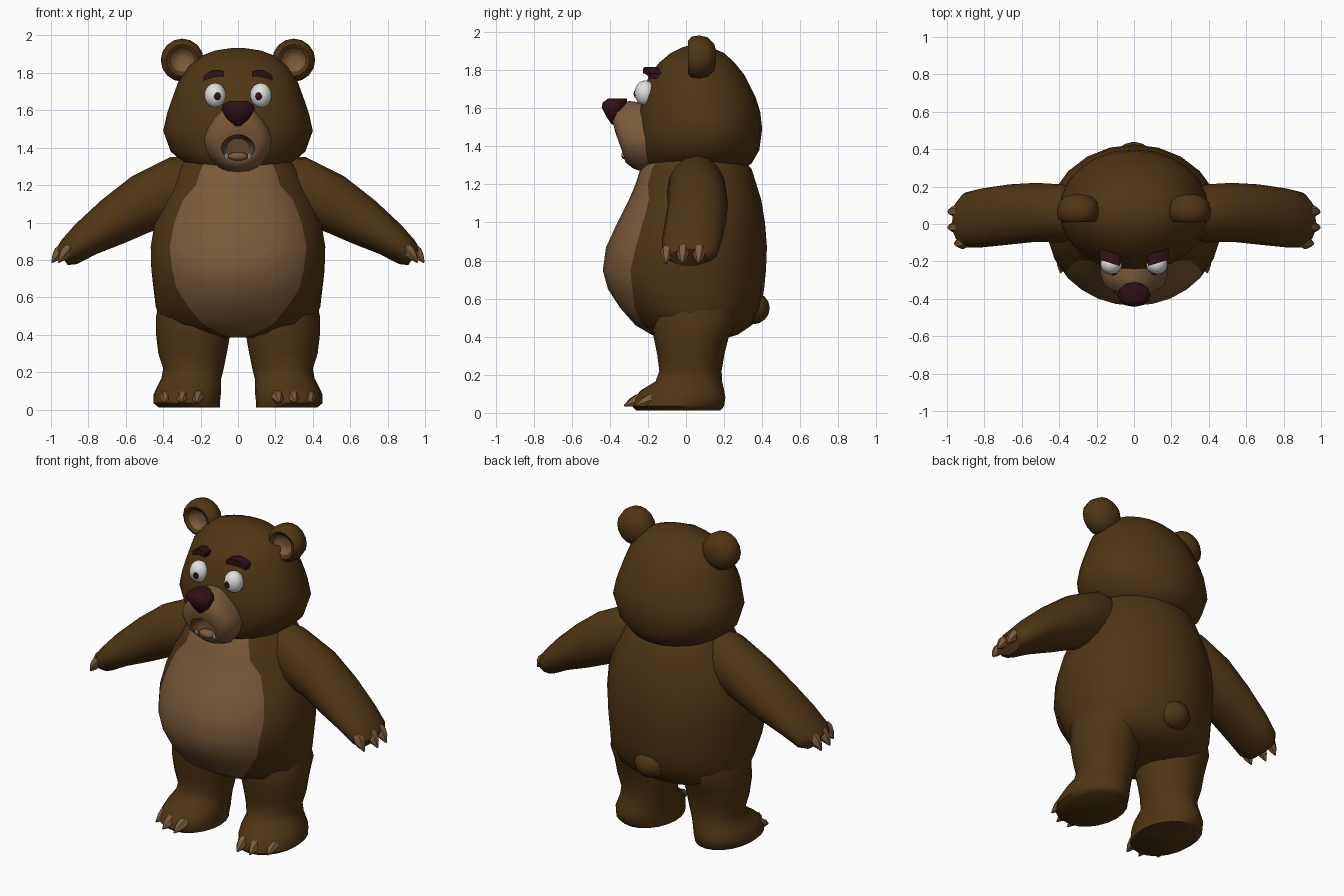
import bpy, bmesh, math
from mathutils import Vector, Matrix

if "Cube" in bpy.data.objects:
    bpy.data.objects.remove(bpy.data.objects["Cube"])


def material(name, rgb):
    m = bpy.data.materials.new(name)
    m.diffuse_color = (*rgb, 1)
    m.use_nodes = True
    m.node_tree.nodes["Principled BSDF"].inputs["Base Color"].default_value = m.diffuse_color
    return m


BROWN = material("brown_fur", (0.08, 0.037, 0.007))
TAN = material("tan_fur", (0.2, 0.105, 0.042))
MOUTH = material("mouth_brown", (0.10, 0.055, 0.022))
DARK = material("dark_maroon", (0.03, 0.006, 0.009))
WHITE = material("eye_white", (0.75, 0.75, 0.75))


def finish(name, bm, mats, angle=50):
    bmesh.ops.recalc_face_normals(bm, faces=bm.faces)
    me = bpy.data.meshes.new(name)
    bm.to_mesh(me)
    bm.free()
    for m in mats:
        me.materials.append(m)
    me.shade_smooth()
    me.set_sharp_from_angle(angle=math.radians(angle))
    ob = bpy.data.objects.new(name, me)
    bpy.context.collection.objects.link(ob)
    return ob


def loft(name, rings, mats, rule=lambda i, j: 0, side=1, angle=50):
    """Skin closed rings of points, cap both ends; rule gives the material."""
    bm = bmesh.new()
    vs = [[bm.verts.new((p[0] * side, p[1], p[2])) for p in r] for r in rings]
    n = len(vs[0])
    for i in range(len(vs) - 1):
        for j in range(n):
            k = (j + 1) % n
            f = bm.faces.new((vs[i][j], vs[i][k], vs[i + 1][k], vs[i + 1][j]))
            f.material_index = rule(i, j)
    for i, r in ((-1, vs[0]), (len(vs) - 1, vs[-1])):
        bm.faces.new(r).material_index = rule(i, 0)
    return finish(name, bm, mats, angle)


def angles(n):
    return [2 * math.pi * j / n for j in range(n)]


def flat_ring(z, yf, yb, rx, cx=0, n=20):
    """Horizontal ellipse between a front and a back y."""
    cy, ry = (yf + yb) / 2, (yb - yf) / 2
    return [(cx + rx * math.sin(a), cy - ry * math.cos(a), z) for a in angles(n)]


def upright_ring(cx, y, cz, rx, rz, tilt=0, taper=0, n=20):
    """Ellipse facing the front; tilt pushes the top forward, taper narrows it."""
    return [(cx + rx * math.cos(a) * (1 - taper * max(0, math.sin(a))),
             y - tilt * math.sin(a), cz + rz * math.sin(a)) for a in angles(n)]


def ellipsoid(name, loc, radii, mat, u=16, v=10):
    bm = bmesh.new()
    bmesh.ops.create_uvsphere(bm, u_segments=u, v_segments=v, radius=1)
    bmesh.ops.transform(bm, verts=bm.verts,
                        matrix=Matrix.Translation(loc) @ Matrix.Diagonal((*radii, 1)))
    return finish(name, bm, [mat])


def claw(name, base, tip, r, mat, side, seg=6):
    """Pointed claw with a rounded shoulder."""
    b, t = Vector(base), Vector(tip)
    d = t - b
    q = d.to_track_quat('Z', 'Y')
    rings = [[b + d * f + q @ Vector((r * s * math.cos(a), r * s * math.sin(a), 0))
              for a in angles(seg)] for f, s in ((-.2, .8), (.15, 1), (.55, .75), (1, .12))]
    loft(name, rings, [mat], side=side, angle=40)


# Torso: eight front columns follow the edge of the belly patch
def torso_ring(z, yf, yb, rx, w):
    a = math.asin(w / rx)
    angs = [-a + 2 * a * j / 8 for j in range(8)]
    angs += [a + (2 * math.pi - 2 * a) * j / 16 for j in range(16)]
    cy, ry = (yf + yb) / 2, (yb - yf) / 2
    return [(rx * math.sin(t), cy - ry * math.cos(t), z) for t in angs]


torso = [(.385, -.10, .18, .20, .02), (.41, -.18, .27, .33, .10),
         (.46, -.265, .345, .41, .19), (.55, -.345, .395, .44, .265),
         (.65, -.41, .41, .455, .33), (.75, -.437, .42, .468, .352),
         (.87, -.42, .425, .47, .365), (1.0, -.36, .415, .45, .34),
         (1.12, -.30, .395, .41, .295), (1.2, -.265, .37, .37, .225),
         (1.28, -.24, .345, .33, .20), (1.38, -.15, .25, .25, .15)]
loft("torso", [torso_ring(*t) for t in torso], [BROWN, TAN],
     lambda i, j: 1 if j < 8 and 0 <= i < 11 else 0)
ellipsoid("tail", (0, .35, .55), (.10, .09, .085), BROWN, 12, 8)

# Head
head = [(1.245, -.12, .20, .12), (1.27, -.19, .28, .19), (1.31, -.225, .345, .28),
        (1.38, -.245, .385, .36), (1.49, -.255, .40, .40), (1.58, -.25, .39, .38),
        (1.66, -.235, .365, .353), (1.77, -.195, .31, .313), (1.84, -.14, .255, .26),
        (1.89, -.08, .20, .20), (1.92, -.02, .13, .12), (1.933, .03, .08, .03)]
loft("head", [flat_ring(*h, n=24) for h in head], [BROWN])

# Muzzle: concentric rings from the open mouth outwards
muzzle = [(-.275, 1.405, .06, .045, 0, 0), (-.30, 1.405, .08, .06, .01, 0),
          (-.345, 1.40, .09, .07, .025, .1), (-.352, 1.425, .125, .11, .035, .15),
          (-.325, 1.445, .165, .16, .045, .25), (-.26, 1.45, .182, .188, .04, .25),
          (-.15, 1.45, .17, .17, 0, .25)]
loft("muzzle", [upright_ring(0, y, z, rx, rz, t, p) for y, z, rx, rz, t, p in muzzle],
     [TAN, MOUTH], lambda i, j: 1 if i < 2 else 0)
ellipsoid("tongue", (0, -.305, 1.352), (.055, .035, .025), TAN, 12, 8)

# Nose
nose = [(1.515, -.39, -.34, .02), (1.55, -.415, -.33, .055), (1.605, -.443, -.32, .09),
        (1.63, -.438, -.31, .082), (1.65, -.41, -.31, .05)]
loft("nose", [flat_ring(*r, n=12) for r in nose], [DARK])

for side, tag in ((1, "left"), (-1, "right")):
    # Eyes, brows and lower teeth
    ellipsoid(tag + "_eye", (.122 * side, -.215, 1.68), (.058, .055, .066), WHITE)
    ellipsoid(tag + "_pupil", (.111 * side, -.263, 1.675), (.019, .012, .021), DARK, 12, 8)
    brow = []
    for k in range(5):
        t = k / 4
        x, y = .075 + .11 * t, -.205 + .035 * t
        z = 1.795 - .025 * t + .014 * math.sin(math.pi * t)
        h = .013 + .007 * math.sin(math.pi * t)
        brow.append([(x, y - .02, z - h), (x, y - .02, z + h),
                     (x, y + .04, z + h), (x, y + .04, z - h)])
    loft(tag + "_brow", brow, [DARK], side=side, angle=30)
    claw(tag + "_tooth", (.062, -.325, 1.35), (.06, -.335, 1.38), .01, WHITE, side, 5)

    # Ear: domed back, rolled rim, hollow tan front
    ear = [(.158, .03), (.148, .07), (.115, .104), (.07, .115), (.03, .108),
           (.01, .085), (.022, .062), (.05, .05), (.055, .02)]
    loft(tag + "_ear", [upright_ring(.298, y, 1.868, r, r, n=16) for y, r in ear],
         [BROWN, TAN], lambda i, j: 1 if i >= 6 else 0, side, 60)

    # Arm: upper edge, lower edge and depth of each section
    arm = [(.25, 1.35, .30, .98, -.06, .18), (.36, 1.35, .41, .97, -.10, .212),
           (.57, 1.245, .48, .945, -.095, .22), (.73, 1.12, .60, .893, -.11, .212),
           (.87, .99, .76, .83, -.125, .19), (.945, .905, .86, .778, -.125, .168),
           (.972, .86, .91, .772, -.085, .12)]
    rings = []
    for ux, uz, lx, lz, yf, yb in arm:
        rings.append([((ux + lx) / 2 + (ux - lx) / 2 * math.cos(a),
                       (yf + yb) / 2 + (yb - yf) / 2 * math.sin(a),
                       (uz + lz) / 2 + (uz - lz) / 2 * math.cos(a)) for a in angles(16)])
    loft(tag + "_arm", rings, [BROWN], side=side)
    for k, (x, y) in enumerate(((.92, -.10), (.955, -.015), (.955, .07))):
        claw(f"{tag}_hand_claw_{k}", (x - .01, y, .855), (x + .04, y - .005, .785),
             .034, TAN, side)

    # Leg with broad foot
    leg = [(.012, -.26, .18, .26, .165), (.035, -.285, .20, .275, .178),
           (.08, -.272, .207, .272, .18), (.12, -.235, .20, .262, .172),
           (.165, -.16, .19, .25, .16), (.22, -.14, .187, .238, .162),
           (.30, -.15, .20, .243, .183), (.40, -.17, .225, .24, .198),
           (.50, -.18, .28, .24, .198), (.62, -.15, .25, .24, .17)]
    loft(tag + "_leg", [flat_ring(z, yf, yb, rx, cx) for z, yf, yb, cx, rx in leg],
         [BROWN], side=side)
    for k, (x, y) in enumerate(((.222, -.325), (.305, -.32), (.392, -.262))):
        claw(f"{tag}_foot_claw_{k}", (x - .012, y + .085, .073), (x, y, .038),
             .034, TAN, side)
